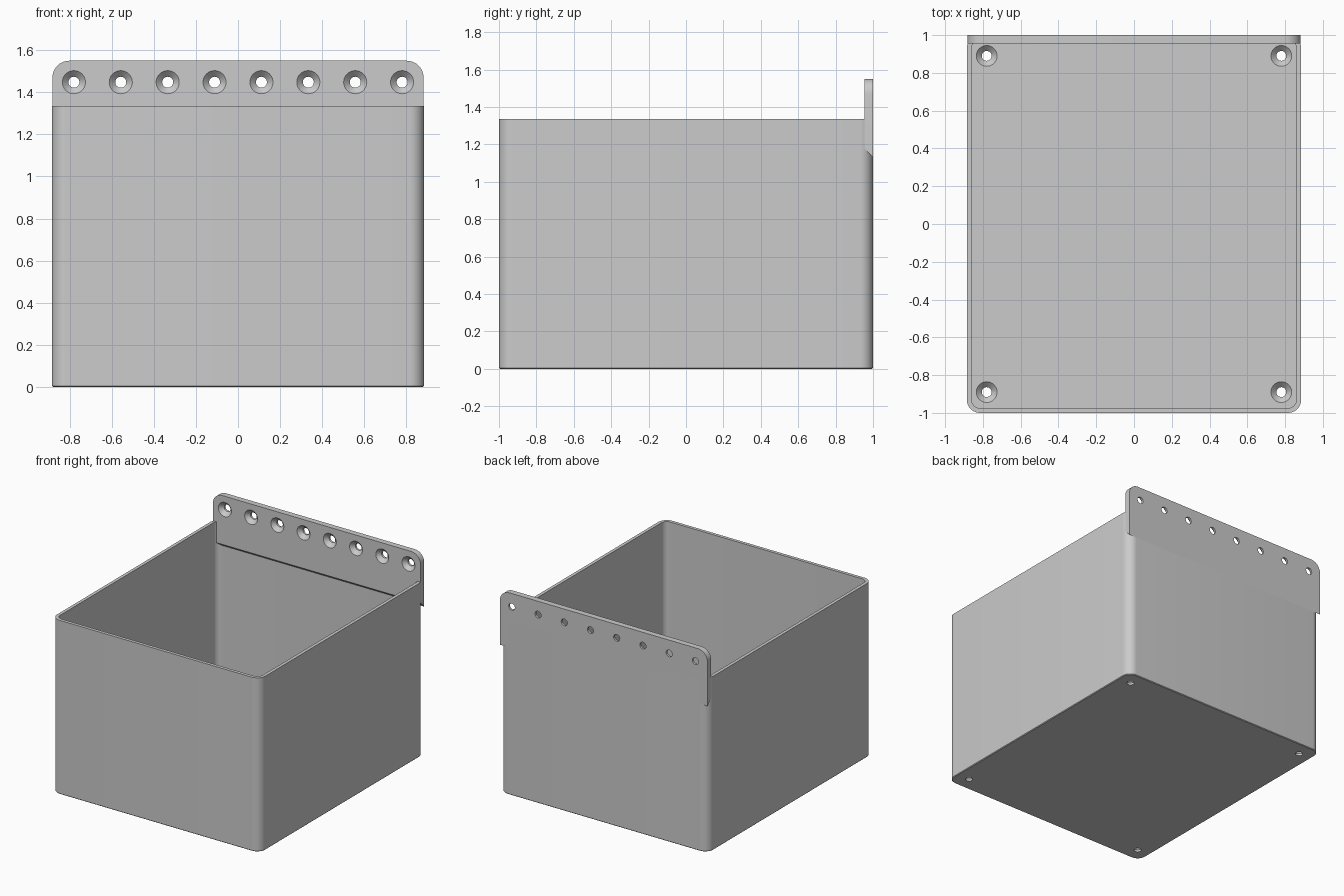
import bpy
import bmesh
from math import cos, sin, pi, radians
from mathutils import Matrix, Vector

default = bpy.data.objects.get("Cube")
if default:
    bpy.data.objects.remove(default, do_unlink=True)

# Overall sizes
HALF_X, HALF_Y, HEIGHT = 0.885, 1.0, 1.335
WALL, FLOOR, CORNER = 0.025, 0.045, 0.07
PLATE_FRONT, PLATE_TOP = 0.955, 1.55
SCREW_X = 0.78

grey = bpy.data.materials.new("plain grey")
grey.use_nodes = True
grey.diffuse_color = (0.6, 0.6, 0.6, 1)
grey.node_tree.nodes["Principled BSDF"].inputs["Base Color"].default_value = grey.diffuse_color


def finish(bm, name):
    bmesh.ops.recalc_face_normals(bm, faces=bm.faces)
    mesh = bpy.data.meshes.new(name)
    bm.to_mesh(mesh)
    bm.free()
    obj = bpy.data.objects.new(name, mesh)
    mesh.materials.append(grey)
    bpy.context.collection.objects.link(obj)
    return obj


def arc(cx, cy, r, start, steps=10):
    """Quarter circle, counter-clockwise from the start angle in degrees."""
    angles = [radians(start) + pi / 2 * i / steps for i in range(steps + 1)]
    return [(cx + r * cos(a), cy + r * sin(a)) for a in angles]


def rounded_rect(inset):
    r = CORNER - inset
    x, y = HALF_X - CORNER, HALF_Y - CORNER
    return (arc(x, y, r, 0) + arc(-x, y, r, 90)
            + arc(-x, -y, r, 180) + arc(x, -y, r, 270))


def bridge(bm, a, b):
    for i in range(len(a)):
        j = (i + 1) % len(a)
        bm.faces.new((a[i], a[j], b[j], b[i]))


def countersinks(name, places, axis, surface):
    """Screw-hole cutters; each place is the hole centre on the outer face."""
    profile = [(0.026, -0.12), (0.026, -0.029), (0.055, 0), (0.055, 0.03)]
    turn = Vector((0, 0, 1)).rotation_difference(Vector(axis)).to_matrix().to_4x4()
    bm = bmesh.new()
    for place in places:
        move = Matrix.Translation(place) @ turn
        rings = [[bm.verts.new(move @ Vector((r * cos(2 * pi * i / 32), r * sin(2 * pi * i / 32), h)))
                  for i in range(32)] for r, h in profile]
        for low, high in zip(rings, rings[1:]):
            bridge(bm, low, high)
        bm.faces.new(rings[0])
        bm.faces.new(rings[-1])
    cutter = finish(bm, name)
    cutter.hide_render = True
    mod = surface.modifiers.new("screw holes", 'BOOLEAN')
    mod.operation = 'DIFFERENCE'
    mod.solver = 'EXACT'
    mod.object = cutter
    bpy.ops.object.select_all(action='DESELECT')
    bpy.context.view_layer.objects.active = surface
    surface.select_set(True)
    bpy.ops.object.modifier_apply(modifier=mod.name)
    bpy.data.objects.remove(cutter, do_unlink=True)
    bpy.ops.object.shade_smooth_by_angle(angle=radians(30))


# Open bin: one outline lofted up the outside and down the inside
bm = bmesh.new()
levels = [(0.005, 0), (0, 0.005), (0, HEIGHT), (WALL, HEIGHT), (WALL, FLOOR)]
loops = [[bm.verts.new((x, y, z)) for x, y in rounded_rect(inset)] for inset, z in levels]
for a, b in zip(loops, loops[1:]):
    bridge(bm, a, b)
bm.faces.new(loops[0])
bm.faces.new(loops[-1])
bin_body = finish(bm, "bin_body")
countersinks("floor_hole_cutter",
             [(sx * SCREW_X, sy * 0.89, FLOOR) for sx in (-1, 1) for sy in (-1, 1)],
             (0, 0, 1), bin_body)

# Mounting plate on the back, with a sloping lower edge
bm = bmesh.new()
px, r = 0.882, 0.08
top = arc(px - r, PLATE_TOP - r, r, 0) + arc(r - px, PLATE_TOP - r, r, 90)
sides = []
for y, bottom in ((PLATE_FRONT, 1.175), (HALF_Y, 1.13)):
    outline = top + [(-px, bottom), (px, bottom)]
    sides.append([bm.verts.new((x, y, z)) for x, z in outline])
bridge(bm, *sides)
for side in sides:
    bm.faces.new(side)
plate = finish(bm, "mounting_plate")
countersinks("plate_hole_cutter",
             [(SCREW_X * (2 * i / 7 - 1), PLATE_FRONT, 1.448) for i in range(8)],
             (0, -1, 0), plate)
